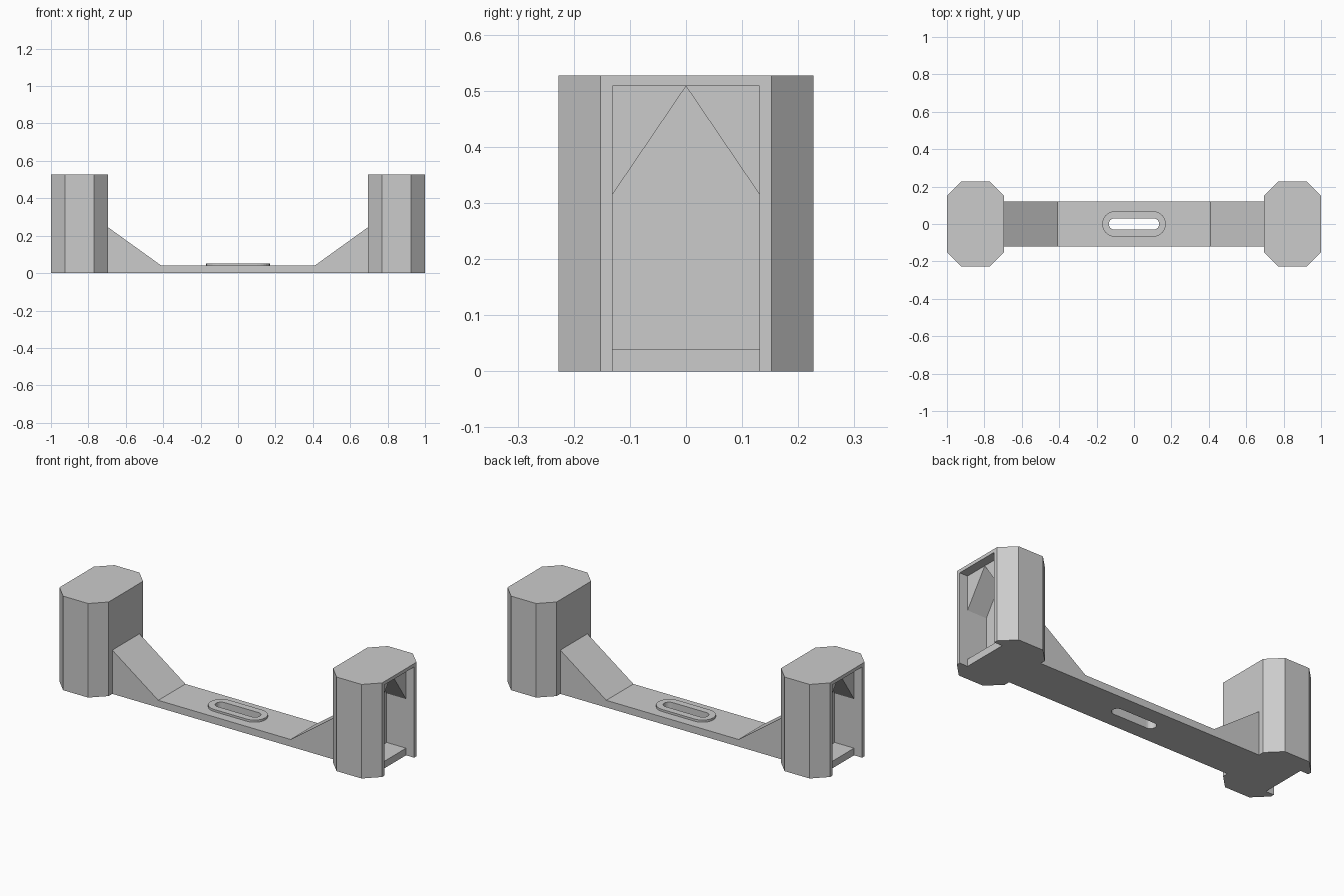
import bpy, bmesh, math
from mathutils import Vector

cube = bpy.data.objects.get("Cube")
if cube:
    bpy.data.objects.remove(cube, do_unlink=True)

grey = bpy.data.materials.new("plain grey")
grey.use_nodes = True
colour = (0.6, 0.6, 0.6, 1)
grey.diffuse_color = colour
grey.node_tree.nodes["Principled BSDF"].inputs["Base Color"].default_value = colour


def prism(name, points, axis, low, high):
    """Extrude a 2D outline along an axis, from low to high."""
    place = {"x": lambda a, b, t: (t, a, b),
             "y": lambda a, b, t: (a, t, b),
             "z": lambda a, b, t: (a, b, t)}[axis]
    bm = bmesh.new()
    face = bm.faces.new([bm.verts.new(place(a, b, low)) for a, b in points])
    new = bmesh.ops.extrude_face_region(bm, geom=[face])["geom"]
    verts = [v for v in new if isinstance(v, bmesh.types.BMVert)]
    bmesh.ops.translate(bm, verts=verts, vec=Vector(place(0, 0, high - low)))
    bmesh.ops.recalc_face_normals(bm, faces=bm.faces)
    mesh = bpy.data.meshes.new(name)
    bm.to_mesh(mesh)
    bm.free()
    mesh.materials.append(grey)
    obj = bpy.data.objects.new(name, mesh)
    bpy.context.collection.objects.link(obj)
    return obj


def cut(obj, cutter):
    """Subtract the cutter, then discard it."""
    cutter.hide_render = True
    mod = obj.modifiers.new("cut", "BOOLEAN")
    mod.operation = "DIFFERENCE"
    mod.solver = "EXACT"
    mod.object = cutter
    bpy.context.view_layer.objects.active = obj
    bpy.ops.object.modifier_apply(modifier=mod.name)
    bpy.data.objects.remove(cutter, do_unlink=True)


def stadium(half_length, radius, steps=12):
    points = []
    for side in (1, -1):
        for i in range(steps + 1):
            angle = math.pi * (i / steps - 0.5)
            points.append((side * (half_length - radius + radius * math.cos(angle)),
                           side * radius * math.sin(angle)))
    return points


FLOOR = 0.04
INNER, OUTER = 0.695, 1.0

# Bridge with sloped braces against both towers
right_half = [(0.41, FLOOR), (INNER, 0.245), (INNER, 0)]
left_half = [(-x, z) for x, z in reversed(right_half)]
bridge = prism("bridge", right_half + left_half, "y", -0.12, 0.12)
cut(bridge, prism("slot_cutter", stadium(0.135, 0.03), "z", -0.1, 0.2))

# Raised rim around the slot
rim = prism("slot_rim", stadium(0.17, 0.068), "z", FLOOR, 0.052)
cut(rim, prism("rim_cutter", stadium(0.135, 0.03), "z", -0.1, 0.2))

# Hollow towers, open on the outer side
TOP, DEPTH, BEVEL = 0.527, 0.227, 0.075
for side, label in ((1, "left"), (-1, "right")):
    octagon = [(INNER, DEPTH - BEVEL), (INNER + BEVEL, DEPTH),
               (OUTER - BEVEL, DEPTH), (OUTER, DEPTH - BEVEL)]
    octagon += [(x, -y) for x, y in reversed(octagon)]
    tower = prism(label + "_tower", [(side * x, y) for x, y in octagon],
                  "z", 0, TOP)

    # Shallow rectangular cover recess, running out through the base
    w, roof = 0.131, 0.508
    recess = [(-w, -0.1), (w, -0.1), (w, roof), (-w, roof)]
    cut(tower, prism("recess_cutter", recess, "x", side * 0.95, side * 1.1))

    # Deeper gabled pocket
    pocket = [(-w, FLOOR), (w, FLOOR), (w, 0.315), (0, roof), (-w, 0.315)]
    cut(tower, prism("pocket_cutter", pocket, "x", side * 0.83, side * 1.05))
